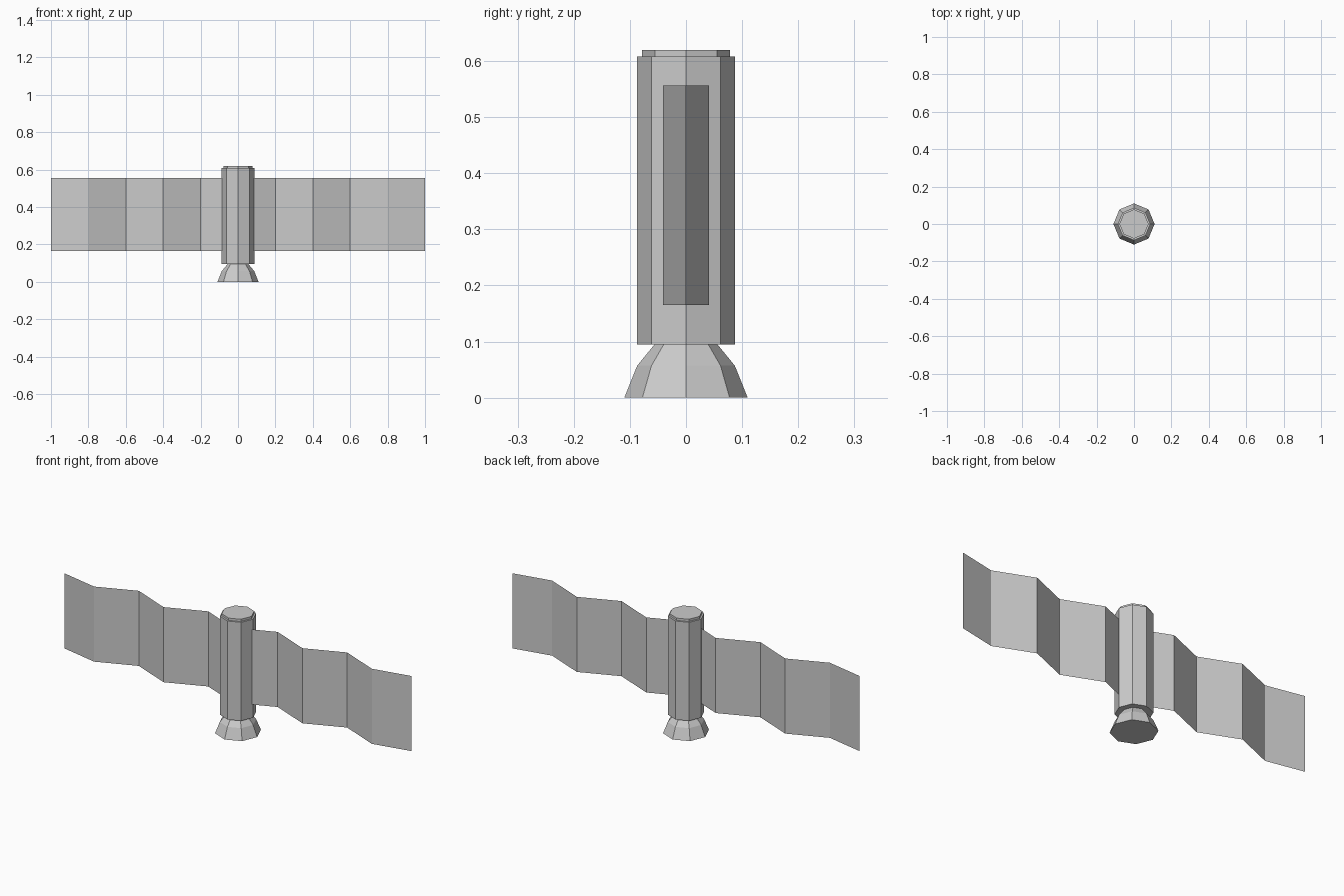
import bpy, bmesh, math

if "Cube" in bpy.data.objects:
    bpy.data.objects.remove(bpy.data.objects["Cube"])

def make_object(name, bm):
    bmesh.ops.recalc_face_normals(bm, faces=bm.faces)
    mesh = bpy.data.meshes.new(name)
    bm.to_mesh(mesh)
    bm.free()
    obj = bpy.data.objects.new(name, mesh)
    bpy.context.collection.objects.link(obj)
    return obj

def octagon_lathe(name, profile, sides=8):
    """Closed faceted solid from a (radius, height) profile, corners on the axes."""
    bm = bmesh.new()
    rings = []
    for r, z in profile:
        rings.append([bm.verts.new((r * math.cos(2 * math.pi * i / sides),
                                    r * math.sin(2 * math.pi * i / sides), z))
                      for i in range(sides)])
    for a, b in zip(rings, rings[1:]):
        for i in range(sides):
            j = (i + 1) % sides
            bm.faces.new((a[i], a[j], b[j], b[i]))
    bm.faces.new(rings[0][::-1])
    bm.faces.new(rings[-1])
    return make_object(name, bm)

# Octagonal hull with a slightly narrower lid
octagon_lathe("body", [(0.087, 0.095), (0.087, 0.608)])
octagon_lathe("top_cap", [(0.078, 0.608), (0.078, 0.62)])

# Flared nozzle, closed underneath
octagon_lathe("nozzle", [(0.11, 0.0), (0.087, 0.057), (0.056, 0.095)])

# Folded solar panels: thin zigzag sheets, mirrored left and right
FOLD, Z0, Z1 = 0.041, 0.165, 0.556
for name, side in (("right_solar_panel", 1), ("left_solar_panel", -1)):
    bm = bmesh.new()
    path = [(side * 0.2 * i, FOLD if i % 2 else -FOLD) for i in range(5)]
    path.append((side * 1.0, 0.0))
    cols = [[bm.verts.new((x, y, z)) for z in (Z0, Z1)] for x, y in path]
    for a, b in zip(cols, cols[1:]):
        bm.faces.new((a[0], b[0], b[1], a[1]))
    make_object(name, bm)
